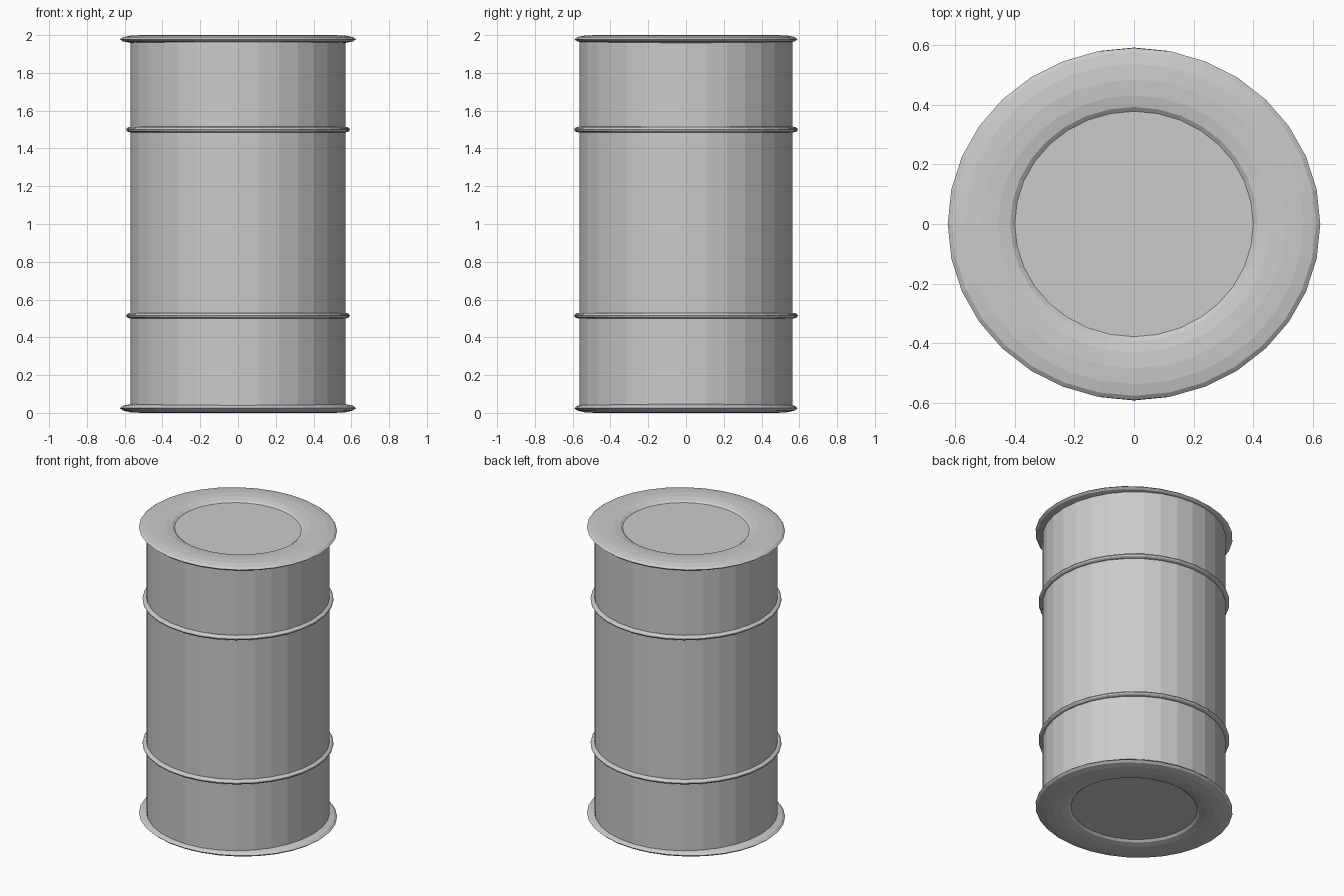
import bpy

if "Cube" in bpy.data.objects:
    bpy.data.objects.remove(bpy.data.objects["Cube"])

SIDES = 32


def hoop(name, z, major, minor, half_height, y_scale=1.0):
    """Flattened torus used for both the rims and the thin bands."""
    bpy.ops.mesh.primitive_torus_add(
        major_segments=SIDES, minor_segments=12,
        major_radius=major, minor_radius=minor, location=(0, 0, z))
    obj = bpy.context.object
    obj.name = name
    obj.scale = (1, y_scale, half_height / minor)
    bpy.ops.object.transform_apply(location=False, rotation=False, scale=True)
    return obj


# Drum body; its caps form the recessed discs inside the rims
bpy.ops.mesh.primitive_cylinder_add(
    vertices=SIDES, radius=0.57, depth=1.953, location=(0, 0, 1.0015))
body = bpy.context.object
body.name = "drum_body"
body.scale.y = 0.99
bpy.ops.object.transform_apply(location=False, rotation=False, scale=True)

# Broad rims at the top and bottom, slightly oval
for name, z, half in (("bottom_rim", 0.025, 0.025), ("top_rim", 1.978, 0.022)):
    hoop(name, z, 0.5125, 0.1125, half, 0.945)

# Two thin bands around the body
for name, z in (("lower_band", 0.515), ("upper_band", 1.5)):
    hoop(name, z, 0.568, 0.024, 0.015)
